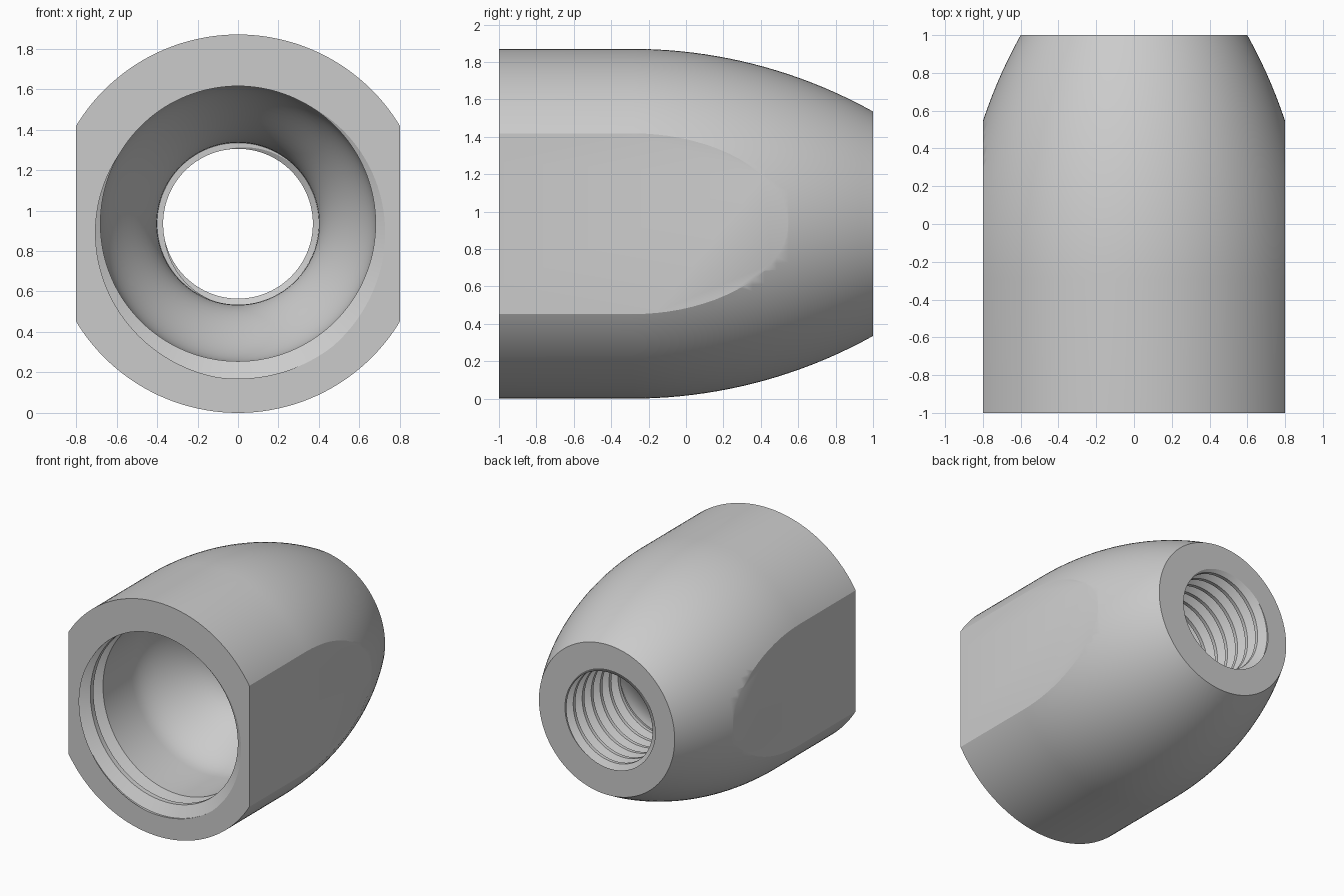
import bpy
import bmesh
from math import sin, cos, pi, tau, sqrt, radians

cube = bpy.data.objects.get("Cube")
if cube:
    bpy.data.objects.remove(cube)

SEGMENTS = 144
AXIS_Z = 0.935
BODY_R = 0.935
FLAT_X = 0.8


def thread_radius(phase, minor, major):
    """Radius of a V thread with flat crest and root; phase 0 is the crest centre."""
    d = abs((phase + 0.5) % 1.0 - 0.5)
    t = min(max((d - 0.125) / 0.3125, 0.0), 1.0)
    return minor + (major - minor) * t


def thread_points(theta, start, end, pitch, minor, major, offset):
    """One axial section of a helical thread, clipped to start..end."""
    turn = theta / tau + offset
    first = int(start / pitch) - 4
    last = int(end / pitch) + 4
    points = []
    for k in range(first, last):
        for f in (0.125, 0.4375, 0.5625, 0.875):
            y = min(max((k + f - turn) * pitch, start), end)
            points.append((y, thread_radius(y / pitch + turn, minor, major)))
    return points


# Outer profile: straight barrel, then a tangent arc narrowing to the back
nose_start, nose_r = -0.29, 0.6
length, drop = 1.0 - nose_start, BODY_R - nose_r
arc_r = (length ** 2 + drop ** 2) / (2 * drop)
outer = [(-1.0, BODY_R)]
for i in range(21):
    s = length * i / 20
    outer.append((nose_start + s, BODY_R - arc_r + sqrt(arc_r ** 2 - s ** 2)))

# Smooth cavity joining the small back bore to the large front bore
cav_front, cav_back = -0.38, 0.27
cavity = []
for i in range(17):
    t = i / 16
    cavity.append((cav_back + (cav_front - cav_back) * t,
                   0.54 - 0.14 * cos(pi * t)))

# Sweep the closed section round the axis, with helical threads in both bores
FRONT_PITCH = 0.16
front_offset = 1.0 / FRONT_PITCH - radians(105) / tau
bm = bmesh.new()
columns = []
for c in range(SEGMENTS + 1):
    a = tau * c / SEGMENTS
    back = thread_points(a, cav_back, 1.0, 0.113, 0.37, 0.428, 0.2)
    front = thread_points(a, -1.0, cav_front, FRONT_PITCH, 0.68, 0.766, front_offset)
    section = outer + back[::-1] + cavity + front[::-1]
    columns.append([bm.verts.new((r * cos(a), y, AXIS_Z + r * sin(a)))
                    for y, r in section])
for left, right in zip(columns, columns[1:]):
    for i in range(len(left)):
        j = (i + 1) % len(left)
        bm.faces.new((left[i], left[j], right[j], right[i]))
bmesh.ops.remove_doubles(bm, verts=bm.verts[:], dist=0.0002)

# Wrench flats on both sides
for side in (-1, 1):
    bmesh.ops.bisect_plane(bm, geom=bm.verts[:] + bm.edges[:] + bm.faces[:],
                           plane_co=(side * FLAT_X, 0, 0),
                           plane_no=(side, 0, 0), clear_outer=True)
    rim = [e for e in bm.edges if e.is_boundary
           and all(abs(v.co.x - side * FLAT_X) < 0.001 for v in e.verts)]
    bmesh.ops.holes_fill(bm, edges=rim, sides=0)
bmesh.ops.recalc_face_normals(bm, faces=bm.faces[:])

mesh = bpy.data.meshes.new("threaded_sleeve")
bm.to_mesh(mesh)
bm.free()
sleeve = bpy.data.objects.new("threaded_sleeve", mesh)
bpy.context.collection.objects.link(sleeve)

# Plain grey metal
grey = bpy.data.materials.new("light_grey")
grey.use_nodes = True
colour = (0.6, 0.6, 0.6, 1.0)
grey.diffuse_color = colour
grey.node_tree.nodes["Principled BSDF"].inputs["Base Color"].default_value = colour
mesh.materials.append(grey)

bpy.ops.object.select_all(action="DESELECT")
sleeve.select_set(True)
bpy.context.view_layer.objects.active = sleeve
bpy.ops.object.shade_smooth_by_angle(angle=radians(25))
